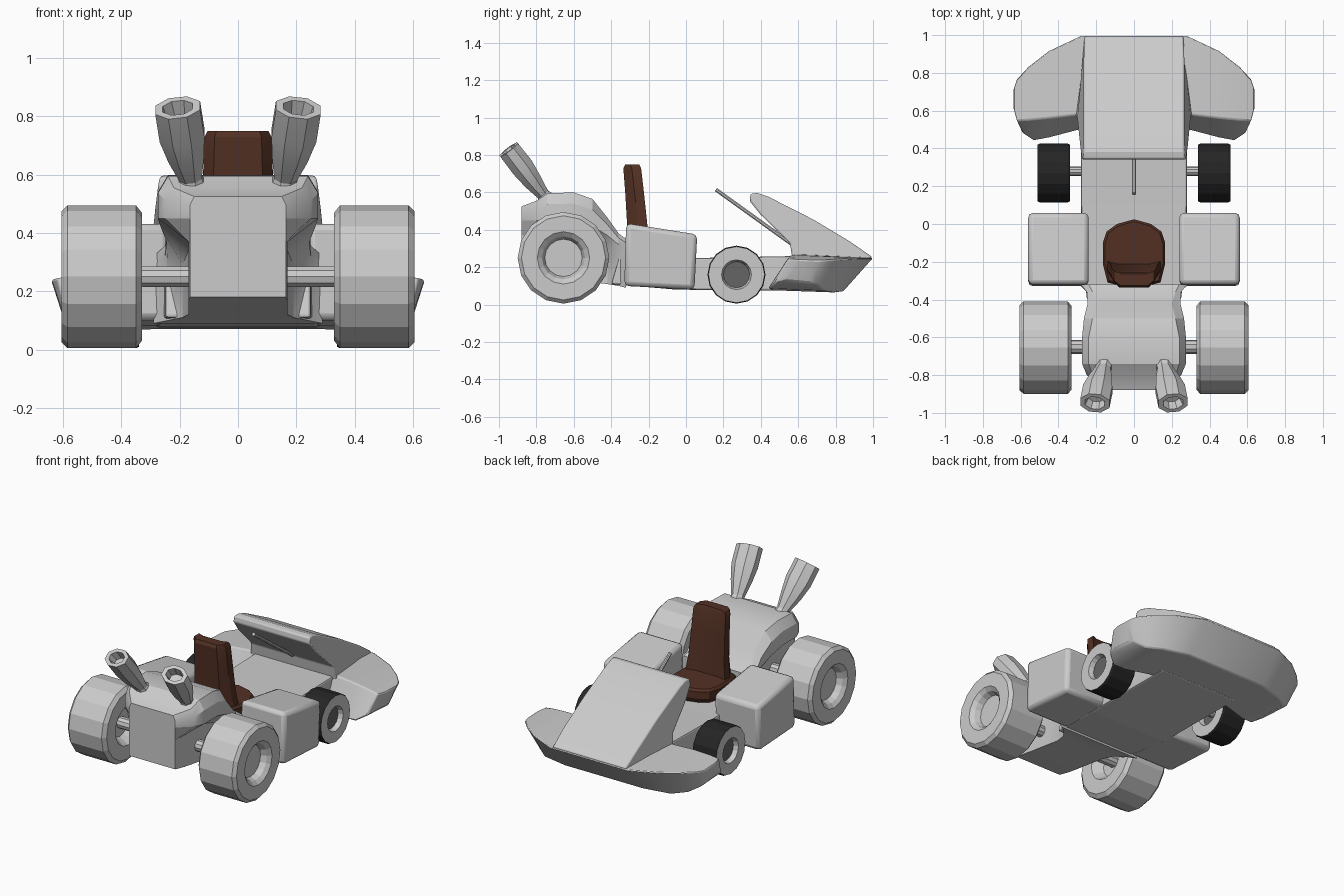
import bpy, bmesh, math
from mathutils import Vector

if "Cube" in bpy.data.objects:
    bpy.data.objects.remove(bpy.data.objects["Cube"])


def material(name, rgb):
    m = bpy.data.materials.new(name)
    m.diffuse_color = (*rgb, 1)
    m.use_nodes = True
    m.node_tree.nodes["Principled BSDF"].inputs["Base Color"].default_value = m.diffuse_color
    return m


BROWN = material("brown", (0.085, 0.03, 0.017))
BLACK = material("black", (0.018, 0.018, 0.018))
GREY = material("grey", (0.8, 0.8, 0.8))
DARK = material("dark_grey", (0.13, 0.13, 0.13))


def loft(name, rings, mats=(), bands=None, bevel=0.0, smooth=None):
    """Skin a list of equal-sized rings and cap both ends."""
    bm = bmesh.new()
    rows = [[bm.verts.new(p) for p in r] for r in rings]
    n = len(rows[0])
    for k, (a, b) in enumerate(zip(rows, rows[1:])):
        for i in range(n):
            j = (i + 1) % n
            f = bm.faces.new((a[i], a[j], b[j], b[i]))
            f.material_index = bands[k + 1] if bands else 0
    for row, k in ((rows[0], 0), (rows[-1], -1)):
        f = bm.faces.new(row)
        f.material_index = bands[k] if bands else 0
    bmesh.ops.recalc_face_normals(bm, faces=bm.faces)
    me = bpy.data.meshes.new(name)
    bm.to_mesh(me)
    bm.free()
    ob = bpy.data.objects.new(name, me)
    bpy.context.collection.objects.link(ob)
    for m in mats:
        me.materials.append(m)
    if bevel:
        mod = ob.modifiers.new("bevel", 'BEVEL')
        mod.width, mod.segments, mod.angle_limit = bevel, 2, math.radians(35)
    if smooth:
        bpy.ops.object.select_all(action='DESELECT')
        ob.select_set(True)
        bpy.context.view_layer.objects.active = ob
        bpy.ops.object.shade_smooth_by_angle(angle=math.radians(smooth))
    return ob


def circle_x(x, r, y, z, n):
    return [(x, y + r * math.cos(math.tau * i / n), z + r * math.sin(math.tau * i / n))
            for i in range(n)]


def tube(name, stations, n):
    """Elliptical sections (x, y, z, rx, ry) along a leaning axis."""
    d = Vector(stations[-1][:3]) - Vector(stations[0][:3])
    v = Vector((1, 0, 0)).cross(d).normalized()
    u = d.cross(v).normalized()
    rings = []
    for x, y, z, ru, rv in stations:
        rings.append([Vector((x, y, z)) + u * ru * math.cos(math.tau * (i + .5) / n)
                      + v * rv * math.sin(math.tau * (i + .5) / n) for i in range(n)])
    return rings


def profile_x(pts, halves):
    """Side profile (y, z) with a half width per point, as two rings."""
    return [[(s * h, y, z) for (y, z), h in zip(pts, halves)] for s in (-1, 1)]


# Floor of the chassis
floor = [(-0.40, 0.11), (-0.05, 0.08), (0.6, 0.075), (0.6, 0.26), (0.1, 0.25), (-0.36, 0.25)]
loft("floor", profile_x(floor, [0.25] + [0.28] * 4 + [0.25]), bevel=0.01)

# Rear engine cover: narrow lower box flaring into a wide rounded cowl
rings = []
for y, wl, wu, wt, zb, zk, zt in (
        (-0.88, .165, .165, .15, .18, .45, .525),
        (-0.80, .170, .250, .22, .165, .45, .555),
        (-0.74, .170, .275, .24, .155, .45, .595),
        (-0.60, .170, .275, .24, .135, .45, .600),
        (-0.50, .170, .265, .22, .12, .42, .565),
        (-0.42, .190, .245, .20, .11, .37, .465),
        (-0.36, .240, .250, .22, .10, .32, .380),
        (-0.32, .290, .280, .24, .09, .30, .350)):
    half = [(wl, zb), (wl, zk - .08), (wu, zk), (wu, zt - .4 * (zt - zk)), (wt, zt)]
    rings.append([(x, y, z) for x, z in half] + [(-x, y, z) for x, z in reversed(half)])
loft("engine_cover", rings, smooth=25)

# Nose bumper with swept side wings, skinned across x
half = [(0.28, 0.28, .50, .58, 1.0, .84, .07, .27, .25),
        (0.45, 0.45, .455, .56, .92, .80, .065, .265, .25),
        (0.56, 0.53, .44, .55, .835, .74, .075, .255, .245),
        (0.62, 0.59, .48, .545, .77, .70, .11, .245, .24),
        (0.64, 0.605, .53, .62, .71, .66, .125, .24, .235)]
rings = []
for s, rows in ((-1, half[::-1]), (1, half)):
    for xt, xb, rb, rt, ft, fb, zb, zr, zf in rows:
        rings.append([(s * xb, rb, zb + .012), (s * xt, rt, zr),
                      (s * xt, ft, zf), (s * xb, fb, zb)])
loft("nose_bumper", rings, bevel=0.008, smooth=25)

# Raised hood overhanging the footwell
hood = [(0.57, 0.24), (0.555, 0.33), (0.40, 0.48), (0.34, 0.555), (0.345, 0.592),
        (0.38, 0.597), (0.44, 0.577), (0.68, 0.455), (0.88, 0.335), (0.995, 0.255), (0.95, 0.2)]
loft("hood", profile_x(hood, [.31, .30, .285, .275, .27, .265, .265, .265, .265, .262, .262]),
     bevel=0.008, smooth=25)

# Steering column
loft("steering_column", tube("c", [(0, .16, .615, .011, .011), (0, .57, .32, .011, .011)], 8))

# Seat cushion and backrest
outline = [(0, .025), (.09, .0), (.145, -.04), (.165, -.10), (.165, -.21), (.14, -.31), (.06, -.33)]
outline += [(-x, y) for x, y in reversed(outline[1:])]
loft("seat_cushion", [[(x * k, -.15 + (y + .15) * k, z) for x, y in outline]
                      for z, k in ((.24, .88), (.28, 1), (.325, 1), (.34, .93))],
     mats=[BROWN], smooth=25)
rings = []
for z, w, yb, yf in ((.28, .15, -.315, -.19), (.43, .128, -.315, -.207),
                     (.60, .12, -.325, -.225), (.73, .115, -.335, -.24), (.75, .105, -.325, -.25)):
    rings.append([(-w, yf, z), (-w * .6, yf - .015, z), (w * .6, yf - .015, z), (w, yf, z),
                  (w, yf - .05, z), (w * .7, yb, z), (-w * .7, yb, z), (-w, yf - .05, z)])
loft("seat_back", rings, mats=[BROWN], smooth=25)

pod = [(-.33, .10), (.045, .08), (.06, .375), (-.32, .435)]
rear_wheel = [(.09, .39), (.13, .33), (.22, .33), (.245, .35), (.245, .585),
              (.225, .605), (.14, .605), (.115, .585), (.10, .55)]
front_wheel = [(.07, .37), (.08, .34), (.15, .34), (.155, .35), (.155, .50),
               (.15, .51), (.08, .51), (.07, .48)]
pipe = [(.16, -.73, .54, .065, .06), (.163, -.765, .59, .042, .036), (.178, -.82, .66, .066, .054),
        (.192, -.875, .735, .084, .066), (.207, -.948, .83, .084, .064),
        (.207, -.948, .83, .056, .042), (.20, -.915, .785, .045, .034)]

for side, s in (("left", -1), ("right", 1)):
    # Side pods
    loft(side + "_side_pod", [[(s * x, y, z) for y, z in pod] for x in (.24, .56)],
         bevel=0.025, smooth=25)
    # Rear wheels
    loft(side + "_rear_wheel", [circle_x(s * x, r, -.655, .25, 16) for r, x in rear_wheel])
    # Front wheels: black tread, grey sidewalls, dark hub
    loft(side + "_front_wheel", [circle_x(s * x, r, .27, .16, 16) for r, x in front_wheel],
         mats=[BLACK, GREY, DARK], bands=[2, 1, 1, 0, 0, 0, 1, 1, 2])
    # Axles
    loft(side + "_rear_axle", [circle_x(s * x, .037, -.65, .25, 10) for x in (.15, .40)])
    loft(side + "_front_axle", [circle_x(s * x, .025, .28, .16, 10) for x in (.26, .38)])
    # Exhaust pipes with open ends
    loft(side + "_exhaust", tube("e", [(s * x, y, z, a, b) for x, y, z, a, b in pipe], 8), smooth=25)
